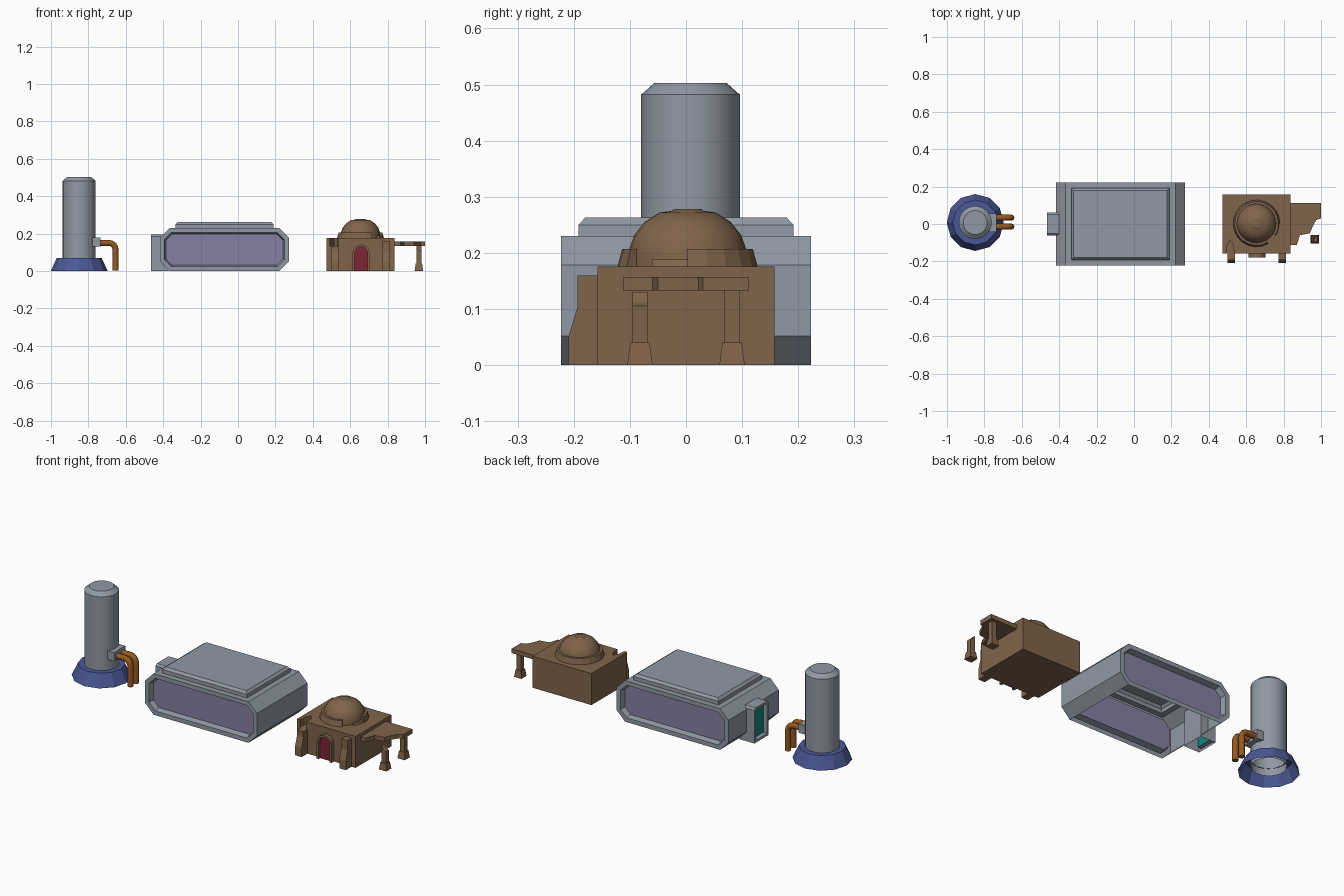
import bpy, bmesh, math
from mathutils import Vector

if "Cube" in bpy.data.objects:
    bpy.data.objects.remove(bpy.data.objects["Cube"])


def material(name, rgb):
    m = bpy.data.materials.new(name)
    m.diffuse_color = (*rgb, 1)
    m.use_nodes = True
    m.node_tree.nodes["Principled BSDF"].inputs["Base Color"].default_value = m.diffuse_color
    return m


GREY = material("steel grey", (.285, .318, .373))
BROWN = material("clay brown", (.215, .127, .07))
PURPLE = material("window purple", (.24, .215, .36))
BLUE = material("base blue", (.07, .098, .305))
COPPER = material("pipe copper", (.305, .102, .017))
RED = material("door red", (.2, .018, .034))
TEAL = material("door teal", (.005, .26, .22))


def finish(name, bm, *mats, smooth=None):
    me = bpy.data.meshes.new(name)
    bm.to_mesh(me)
    bm.free()
    for m in mats:
        me.materials.append(m)
    ob = bpy.data.objects.new(name, me)
    bpy.context.collection.objects.link(ob)
    if smooth:
        bpy.ops.object.select_all(action='DESELECT')
        ob.select_set(True)
        bpy.context.view_layer.objects.active = ob
        bpy.ops.object.shade_smooth_by_angle(angle=math.radians(smooth))
    return ob


def prism_bm(pts, axis, lo, hi):
    """Extrude a 2D outline along an axis; pts hold the other two axes in order."""
    bm = bmesh.new()
    def put(p, h):
        c = list(p)
        c.insert('xyz'.index(axis), h)
        return bm.verts.new(c)
    a, b = [put(p, lo) for p in pts], [put(p, hi) for p in pts]
    n = len(pts)
    bm.faces.new(a)
    bm.faces.new(b)
    for i in range(n):
        j = (i + 1) % n
        bm.faces.new((a[i], a[j], b[j], b[i]))
    bmesh.ops.recalc_face_normals(bm, faces=bm.faces)
    bm.normal_update()
    return bm


def prism(name, pts, axis, lo, hi, mat):
    return finish(name, prism_bm(pts, axis, lo, hi), mat)


def rect(x0, x1, y0, y1):
    return [(x0, y0), (x1, y0), (x1, y1), (x0, y1)]


def facing(bm, d):
    return [f for f in bm.faces if f.normal.dot(Vector(d)) > .99]


def inset(bm, faces, t, d=0):
    bmesh.ops.inset_individual(bm, faces=faces, thickness=t, depth=d, use_even_offset=True)


def lathe(name, prof, sides, c, mat, a0=0, a1=360, closed=False, smooth=None):
    bm = bmesh.new()
    full = a1 - a0 == 360
    rings = []
    for i in range(sides if full else sides + 1):
        a = math.radians(a0 + (a1 - a0) * i / sides)
        rings.append([bm.verts.new((c[0] + r * math.cos(a), c[1] + r * math.sin(a), z)) for r, z in prof])
    n = len(prof)
    for i in range(sides):
        p, q = rings[i], rings[(i + 1) % len(rings)]
        for k in range(n if closed else n - 1):
            m = (k + 1) % n
            bm.faces.new((p[k], q[k], q[m], p[m]))
    if not full:
        bm.faces.new(rings[0])
        bm.faces.new(rings[-1])
    bmesh.ops.remove_doubles(bm, verts=bm.verts, dist=1e-5)
    bmesh.ops.recalc_face_normals(bm, faces=bm.faces)
    return finish(name, bm, mat, smooth=smooth)


# --- Tower: flared base, tank, pipe bracket, two bent pipes
T = (-.849, .008)
lathe("tower_base", [(.152, 0), (.12, .07), (.087, .07)], 12, T, BLUE)
lathe("tower_tank", [(.088, .03), (.088, .482), (.064, .503), (0, .503)], 28, T, GREY, smooth=30)
prism("pipe_bracket", rect(-.79, -.735, -.043, .055), 'z', .13, .18, GREY)
for side, y in (("front", -.014), ("back", .034)):
    cu = bpy.data.curves.new("pipe_" + side, 'CURVE')
    cu.dimensions = '3D'
    cu.bevel_depth = .016
    cu.bevel_resolution = 2
    cu.use_fill_caps = True
    path = [(-.75, .15)]
    for k in range(5):
        a = math.radians(90 - 22.5 * k)
        path.append((-.69 + .035 * math.cos(a), .115 + .035 * math.sin(a)))
    path.append((-.655, .003))
    sp = cu.splines.new('POLY')
    sp.points.add(len(path) - 1)
    for p, (x, z) in zip(sp.points, path):
        p.co = (x, y, z, 1)
    cu.materials.append(COPPER)
    ob = bpy.data.objects.new("pipe_" + side, cu)
    bpy.context.collection.objects.link(ob)
    bpy.ops.object.select_all(action='DESELECT')
    ob.select_set(True)
    bpy.context.view_layer.objects.active = ob
    bpy.ops.object.convert(target='MESH')

# --- Middle hall: octagonal open-bottomed shell, recessed windows, raised roof
x0, x1, h, c = -.418, .273, .23, .052
octagon = [(x0 + c, 0), (x1 - c, 0), (x1, c), (x1, h - c), (x1 - c, h), (x0 + c, h), (x0, h - c), (x0, c)]
bm = prism_bm(octagon, 'y', -.223, .223)
bottom, roof = facing(bm, (0, 0, -1)), facing(bm, (0, 0, 1))
ends = facing(bm, (0, 1, 0)) + facing(bm, (0, -1, 0))
inset(bm, ends, .024)
inset(bm, ends, .008, -.03)
for f in ends:
    f.material_index = 1
inset(bm, roof, .031)
inset(bm, roof, .0005, .02)
inset(bm, roof, .012, .013)
bmesh.ops.delete(bm, geom=bottom, context='FACES')
finish("hall_body", bm, GREY, PURPLE)

# Entrance porch on the left end of the hall
bm = prism_bm([(-.062, 0), (.062, 0), (.062, .185), (.052, .195), (-.052, .195), (-.062, .185)], 'x', -.466, -.372)
bottom, door = facing(bm, (0, 0, -1)), facing(bm, (-1, 0, 0))
inset(bm, door, .013)
inset(bm, door, .003, -.02)
door[0].material_index = 1
bmesh.ops.delete(bm, geom=bottom, context='FACES')
finish("hall_porch", bm, GREY, TEAL)

# --- Clay house: block with a chipped front left corner
block = prism("house_block", rect(.474, .838, -.158, .158), 'z', 0, .176, BROWN)
chip = prism("corner_chip_cutter", [(.49, -.2), (.54, -.2), (.53, -.11), (.512, -.085), (.495, -.12)],
             'z', .135, .2, BROWN)
chip.hide_render = True
mod = block.modifiers.new("chip", 'BOOLEAN')
mod.operation = 'DIFFERENCE'
mod.object = chip
bpy.context.view_layer.objects.active = block
bpy.ops.object.modifier_apply(modifier="chip")
bpy.data.objects.remove(chip)

# Front buttresses, the left one broken lower
for name, bx, top in (("left", .5, .135), ("right", .773, .16)):
    prism("buttress_" + name, [(-.15, 0), (-.209, 0), (-.209, .052), (-.193, .105), (-.193, top), (-.15, top)],
          'x', bx, bx + .04, BROWN)

# Arched door and its frame


def arch(w, top):
    spring = top - w
    return ([(.658 + w, 0)] + [(.658 + w * math.cos(math.pi * k / 8), spring + w * math.sin(math.pi * k / 8))
                               for k in range(9)] + [(.658 - w, 0)])


prism("door_frame", arch(.046, .142) + arch(.034, .13)[::-1], 'y', -.179, -.15, BROWN)
prism("door", arch(.034, .13), 'y', -.165, -.157, RED)

# Dome, its broken collar and the thin remnant in the gap
D = (.655, .003)
lathe("dome", [(.105, .17), (.105, .205), (.095, .232), (.077, .255), (.05, .272), (.028, .275), (.024, .278),
               (0, .278)], 24, D, BROWN, smooth=35)
lathe("dome_collar", [(.095, .174), (.126, .174), (.117, .207), (.095, .207)], 18, D, BROWN, 0, 300, True)
lathe("dome_collar_remnant", [(.095, .174), (.122, .174), (.118, .189), (.095, .189)], 2, D, BROWN, -32, 0, True)

# Torn canopy slab
prism("canopy", [(.83, .112), (1, .112), (1, .03), (.975, .022), (.957, -.01), (.94, -.05), (.887, -.06),
                 (.87, -.112), (.83, -.112)], 'z', .133, .157, BROWN)

# Canopy posts on tapered feet, the front one snapped off
for name, py in (("front", -.082), ("back", .082)):
    px = .967
    lathe("post_foot_" + name, [(0, 0), (.032, 0), (.0245, .04), (0, .04)], 4, (px, py), BROWN, 45, 405)
    r = .0135
    if name == "back":
        prism("post_back", rect(px - r, px + r, py - r, py + r), 'z', .03, .14, BROWN)
    else:
        prism("post_front", [(px - r, .03), (px + r, .03), (px + r, .105), (px, .112), (px - r, .13)],
              'y', py - r, py + r, BROWN)
